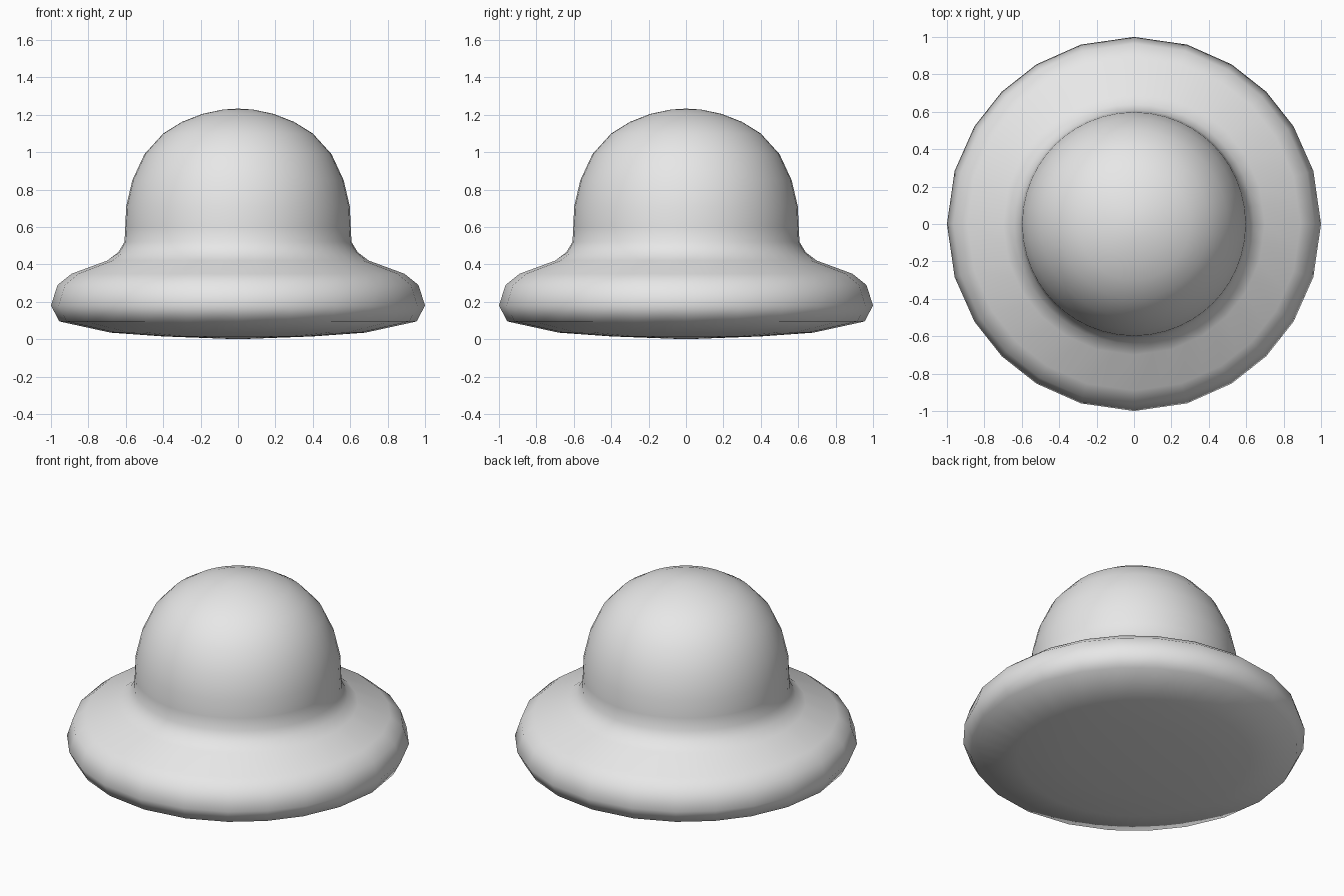
import bpy
import bmesh
import math

default = bpy.data.objects.get("Cube")
if default:
    bpy.data.objects.remove(default, do_unlink=True)

# Material
grey = bpy.data.materials.new("plain_grey")
grey.use_nodes = True
colour = (0.8, 0.8, 0.8, 1)
grey.diffuse_color = colour
grey.node_tree.nodes["Principled BSDF"].inputs["Base Color"].default_value = colour

SIDES = 48
# Profiles as (radius, height), from the base up to the crown
BRIM = [(0.4, 0.015), (0.68, 0.035), (0.955, 0.095), (1.0, 0.18),
        (0.965, 0.29), (0.89, 0.35), (0.70, 0.42)]
CROWN = [(0.64, 0.465), (0.607, 0.52), (0.603, 0.6), (0.598, 0.71),
         (0.565, 0.85), (0.5, 0.99), (0.4, 1.1), (0.3, 1.162),
         (0.19, 1.205), (0.08, 1.228)]


def ring_point(i, radius, coarse):
    """Point on a ring; coarse rings have half as many corners."""
    def corner(k):
        a = k * math.tau / SIDES
        a += 0.03 * math.sin(4 * a)
        return radius * math.cos(a), radius * math.sin(a)
    if coarse and i % 2:
        (ax, ay), (bx, by) = corner(i - 1), corner(i + 1)
        return (ax + bx) / 2, (ay + by) / 2
    return corner(i)


# Hat: wide flat-bottomed brim blending into a domed crown
bm = bmesh.new()
rings = []
for profile, coarse in ((BRIM, True), (CROWN, False)):
    for radius, z in profile:
        rings.append([bm.verts.new((*ring_point(i, radius, coarse), z))
                      for i in range(SIDES)])
for low, high in zip(rings, rings[1:]):
    for i in range(SIDES):
        j = (i + 1) % SIDES
        bm.faces.new((low[i], low[j], high[j], high[i]))

# Close the underside and the top
for ring, z in ((rings[0], 0.0), (rings[-1], 1.233)):
    centre = bm.verts.new((0, 0, z))
    for i in range(SIDES):
        bm.faces.new((ring[i], ring[(i + 1) % SIDES], centre))
bmesh.ops.recalc_face_normals(bm, faces=bm.faces)
for face in bm.faces:
    face.smooth = True

mesh = bpy.data.meshes.new("domed_hat")
bm.to_mesh(mesh)
bm.free()
mesh.materials.append(grey)
hat = bpy.data.objects.new("domed_hat", mesh)
bpy.context.collection.objects.link(hat)
